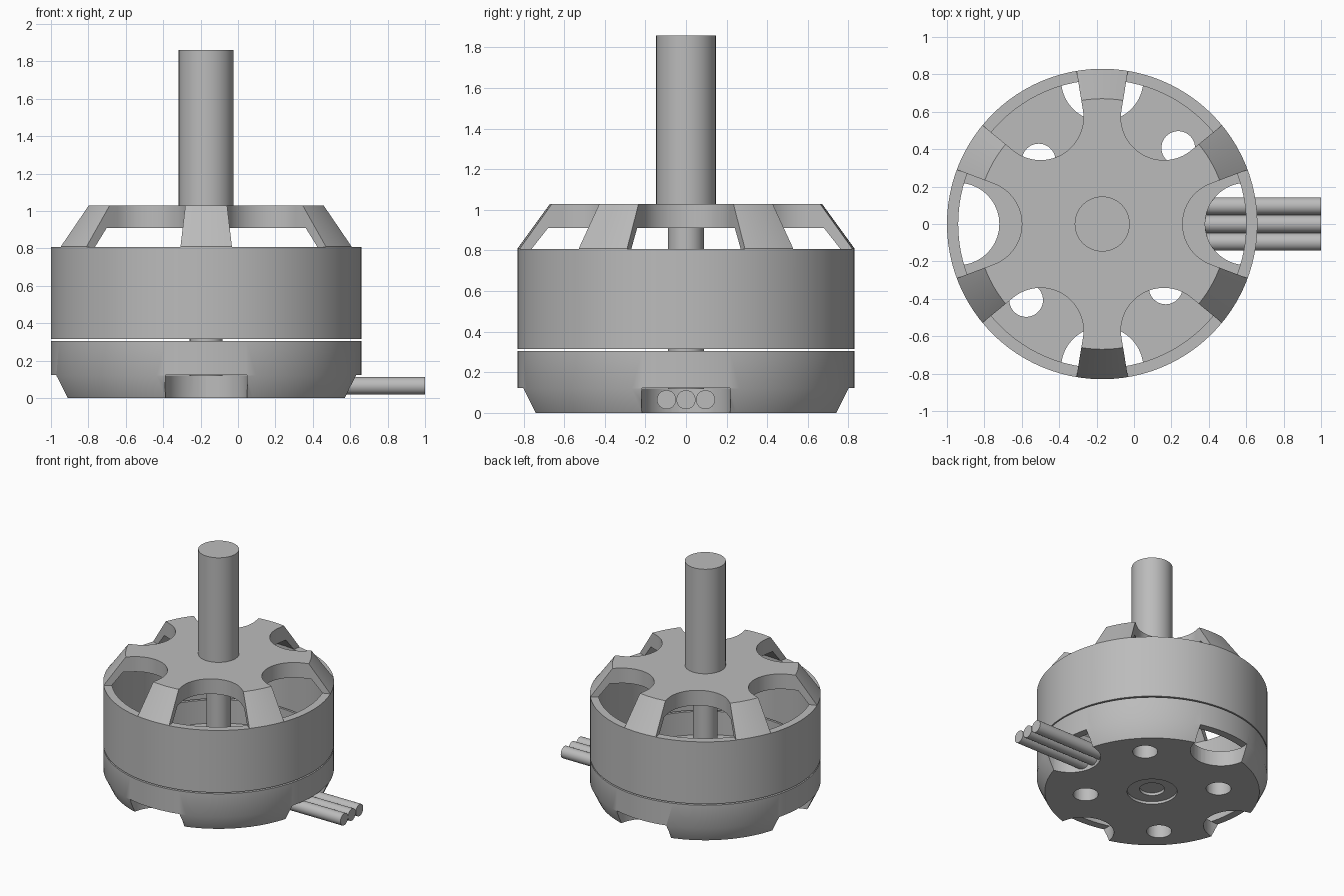
import bpy, bmesh, math
from mathutils import Matrix, Vector

CX = -0.17          # motor axis
SEG = 96

cube = bpy.data.objects.get("Cube")
if cube:
    bpy.data.objects.remove(cube, do_unlink=True)

grey = bpy.data.materials.new("grey_metal")
grey.use_nodes = True
COLOUR = (0.5, 0.5, 0.5, 1)
grey.diffuse_color = COLOUR
grey.node_tree.nodes["Principled BSDF"].inputs["Base Color"].default_value = COLOUR


def to_object(name, bm):
    bmesh.ops.recalc_face_normals(bm, faces=bm.faces)
    mesh = bpy.data.meshes.new(name)
    bm.to_mesh(mesh)
    bm.free()
    mesh.materials.append(grey)
    ob = bpy.data.objects.new(name, mesh)
    ob.location.x = CX
    bpy.context.collection.objects.link(ob)
    return ob


def activate(ob):
    bpy.ops.object.select_all(action='DESELECT')
    ob.select_set(True)
    bpy.context.view_layer.objects.active = ob


def smooth(ob):
    activate(ob)
    bpy.ops.object.shade_smooth_by_angle(angle=math.radians(30))


def lathe(name, profile):
    """Revolve (radius, height) points about the motor axis."""
    bm = bmesh.new()
    verts = [bm.verts.new((r, 0, z)) for r, z in profile]
    edges = [bm.edges.new(pair) for pair in zip(verts, verts[1:])]
    if profile[0][0] > 0:
        edges.append(bm.edges.new((verts[-1], verts[0])))
    bmesh.ops.spin(bm, geom=verts + edges, cent=(0, 0, 0), axis=(0, 0, 1),
                   angle=math.tau, steps=SEG, use_merge=False)
    bmesh.ops.remove_doubles(bm, verts=bm.verts, dist=1e-5)
    return to_object(name, bm)


def add_prism(bm, outline, z0, z1):
    """Add a closed upright prism to a cutter mesh."""
    low = [bm.verts.new((x, y, z0)) for x, y in outline]
    high = [bm.verts.new((x, y, z1)) for x, y in outline]
    bm.faces.new(low[::-1])
    bm.faces.new(high)
    for i in range(len(low)):
        j = (i + 1) % len(low)
        bm.faces.new((low[i], low[j], high[j], high[i]))


def arc(x, y, r, start=0, end=360, n=40):
    full = end - start == 360
    steps = n if full else n - 1
    angles = [math.radians(start + (end - start) * i / steps) for i in range(n)]
    return [(x + r * math.cos(a), y + r * math.sin(a)) for a in angles]


def turn(outline, degrees):
    m = Matrix.Rotation(math.radians(degrees), 2)
    return [tuple(m @ Vector(p)) for p in outline]


def carve(ob, cutter_bm):
    cutter = to_object("cutter", cutter_bm)
    cutter.hide_render = True
    mod = ob.modifiers.new("carve", 'BOOLEAN')
    mod.operation = 'DIFFERENCE'
    mod.solver = 'EXACT'
    mod.object = cutter
    activate(ob)
    bpy.ops.object.modifier_apply(modifier=mod.name)
    bpy.data.objects.remove(cutter, do_unlink=True)
    smooth(ob)


# Rotating bell: hollow drum with a sloped shoulder and top plate
bell = lathe("bell", [(0, 1.03), (0.67, 1.03), (0.83, 0.81), (0.83, 0.315),
                      (0.77, 0.315), (0.77, 0.81), (0.69, 0.91), (0, 0.91)])

# Six rounded, flaring vents leave six spokes
HALF = 20.5
flare = math.tan(math.radians(HALF))
vent = [(1, flare)] + arc(0.66, 0, 0.23, 90 + HALF, 270 - HALF) + [(1, -flare)]
bm = bmesh.new()
for k in range(6):
    add_prism(bm, turn(vent, 60 * k), 0.808, 1.2)
carve(bell, bm)

# Fixed base: shallow cup with a chamfered lower edge
base = lathe("base", [(0, 0), (0.772, 0), (0.83, 0.12), (0.83, 0.305),
                      (0.77, 0.305), (0.77, 0.12), (0, 0.12)])

# Four edge notches, four bolt holes and the bearing seat
bm = bmesh.new()
for k in range(4):
    add_prism(bm, turn(arc(0.77, 0, 0.22), 90 * k), -0.1, 0.122)
    bolt_radius = 0.575 if k % 2 == 0 else 0.48
    add_prism(bm, turn(arc(bolt_radius, 0, 0.09), 45 + 90 * k), -0.1, 0.2)
add_prism(bm, arc(0, 0, 0.18), -0.1, 0.2)
carve(base, bm)

# Bearing ring and axle
smooth(lathe("bearing", [(0.09, 0.02), (0.18, 0.02), (0.18, 0.12), (0.09, 0.12)]))
smooth(lathe("axle", [(0, 0.04), (0.088, 0.04), (0.088, 0.92), (0, 0.92)]))

# Output shaft on the top plate
smooth(lathe("output_shaft", [(0, 1.02), (0.147, 1.02), (0.147, 1.86), (0, 1.86)]))

# Three lead wires leaving through the +x notch
for name, y in (("right_wire", -0.096), ("middle_wire", 0), ("left_wire", 0.096)):
    bm = bmesh.new()
    length = 0.64
    place = Matrix.Translation((1 - length / 2 - CX, y, 0.065)) @ Matrix.Rotation(math.pi / 2, 4, 'Y')
    bmesh.ops.create_cone(bm, cap_ends=True, segments=32, radius1=0.047,
                          radius2=0.047, depth=length, matrix=place)
    smooth(to_object(name, bm))
